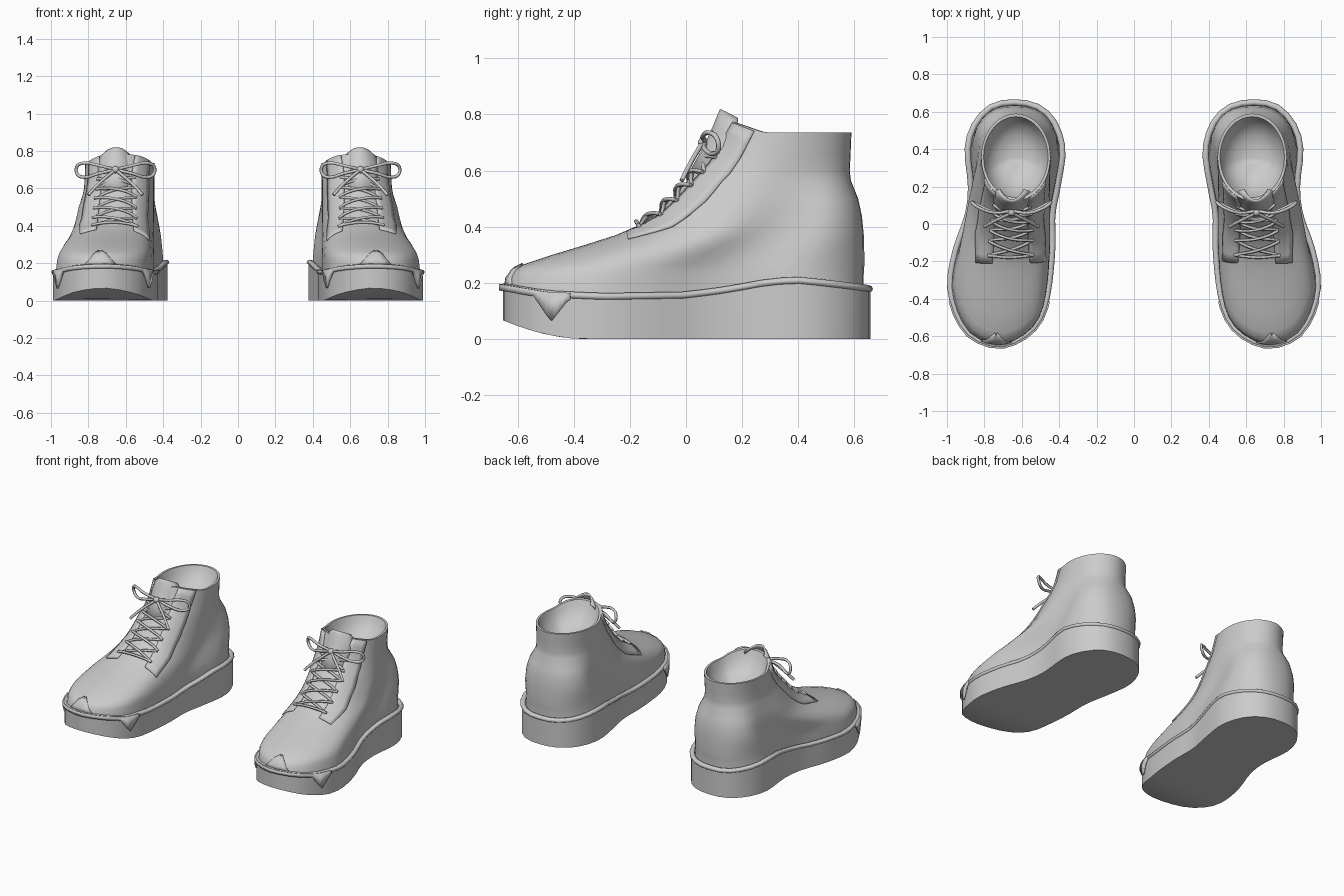
import bpy, bmesh, math
from mathutils import Vector
from mathutils.bvhtree import BVHTree

if "Cube" in bpy.data.objects:
    bpy.data.objects.remove(bpy.data.objects["Cube"])

M = 24            # segments per side of the foot outline
N = 2 * M


def interp(x, table):
    """Piecewise linear lookup in a list of (x, value) rows."""
    if x <= table[0][0]:
        return table[0][1]
    for (a, va), (b, vb) in zip(table, table[1:]):
        if x <= b:
            return va + (vb - va) * (x - a) / (b - a)
    return table[-1][1]


def catmull(pts, per=8):
    n, out = len(pts), []
    for i in range(n):
        p = [Vector(pts[(i + j) % n]) for j in (-1, 0, 1, 2)]
        for k in range(per):
            t = k / per
            out.append(0.5 * (2 * p[1] + (p[2] - p[0]) * t + (2 * p[0] - 5 * p[1] + 4 * p[2] - p[3]) * t * t
                              + (3 * p[1] - p[0] - 3 * p[2] + p[3]) * t ** 3))
    return out


def resample(line, n):
    d = [0]
    for a, b in zip(line, line[1:]):
        d.append(d[-1] + (b - a).length)
    out = []
    for i in range(n):
        t, j = d[-1] * i / n, 0
        while d[j + 1] < t:
            j += 1
        out.append(line[j].lerp(line[j + 1], (t - d[j]) / (d[j + 1] - d[j])))
    return out


def finish(name, verts, faces, thick=0, angle=40):
    me = bpy.data.meshes.new(name)
    me.from_pydata([tuple(v) for v in verts], [], faces)
    bm = bmesh.new()
    bm.from_mesh(me)
    bmesh.ops.recalc_face_normals(bm, faces=bm.faces)
    bm.to_mesh(me)
    bm.free()
    ob = bpy.data.objects.new(name, me)
    bpy.context.collection.objects.link(ob)
    bpy.ops.object.select_all(action='DESELECT')
    ob.select_set(True)
    bpy.context.view_layer.objects.active = ob
    bpy.ops.object.shade_smooth_by_angle(angle=math.radians(angle))
    if thick:
        s = ob.modifiers.new("thickness", 'SOLIDIFY')
        s.thickness, s.offset = thick, 0
    m = ob.modifiers.new("pair", 'MIRROR')       # the other boot
    m.use_mirror_merge = False
    return ob


def loft(rings, closed=True, wrap=False, caps=()):
    """Quads between rings; caps are strips joining left and right points."""
    n = len(rings[0])
    verts = [p for r in rings for p in r]
    faces = []
    for a in range(len(rings) - (0 if wrap else 1)):
        b = (a + 1) % len(rings)
        for i in range(n if closed else n - 1):
            j = (i + 1) % n
            faces.append((a * n + i, a * n + j, b * n + j, b * n + i))
    for c in caps:
        o = (c % len(rings)) * n
        for i in range(n // 2):
            f = [o + i, o + i + 1, o + n - i - 1, o + (n - i) % n]
            faces.append(tuple(dict.fromkeys(f)))
    return verts, faces


def cords(name, paths, radius):
    cu = bpy.data.curves.new(name, 'CURVE')
    cu.dimensions = '3D'
    cu.bevel_depth, cu.bevel_resolution, cu.resolution_u, cu.use_fill_caps = radius, 1, 4, True
    for path in paths:
        for sg in (1, -1):
            sp = cu.splines.new('BEZIER')
            sp.bezier_points.add(len(path) - 1)
            for bp, p in zip(sp.bezier_points, path):
                bp.co = (sg * p[0], p[1], p[2])
                bp.handle_left_type = bp.handle_right_type = 'AUTO'
    bpy.context.collection.objects.link(bpy.data.objects.new(name, cu))


# Plan outline of the right-hand boot: toe, outer side, heel, inner side
plan = [(.70, -.662), (.80, -.648), (.892, -.597), (.965, -.48), (1.0, -.32), (.968, -.13), (.905, .05),
        (.888, .2), (.906, .4), (.866, .54), (.768, .642), (.64, .667), (.51, .642), (.415, .555),
        (.366, .4), (.39, .21), (.42, .05), (.42, -.13), (.445, -.37), (.493, -.52), (.58, -.612)]
dense = catmull(plan)
h = 11 * 8
outline = resample(dense[:h + 1], M) + resample(dense[h:] + dense[:1], M)


def inset(d):
    out = []
    for i, p in enumerate(outline):
        t = (outline[(i + 1) % N] - outline[i - 1]).normalized()
        out.append(p + Vector((-t.y, t.x)) * (d(p.y) if callable(d) else d))
    return out


def welt_z(y):
    return interp(y, [(-.66, .187), (-.5, .16), (-.3, .15), (0, .155), (.15, .175), (.3, .203),
                      (.4, .208), (.5, .198), (.66, .178)])


def lift(y):
    return .065 * (max(0, -.37 - y) / .28) ** 1.8


# Sole
side = inset(.009)
sole = [[(p.x, p.y, lift(p.y)) for p in side], [(p.x, p.y, welt_z(p.y)) for p in side]]
finish("sole", *loft(sole, caps=(0, 1)))

# Rounded welt around the top of the sole
welt = []
for k in range(8):
    a = math.tau * k / 8
    welt.append([(p.x, p.y, welt_z(p.y) + .013 * math.sin(a)) for p in inset(.016 - .016 * math.cos(a))])
finish("welt", *loft(welt, wrap=True), angle=60)

# Upper: rings of (height, front y, back y, front blend and rear blend from foot outline to collar ellipse)
base = inset(lambda y: interp(y, [(-.66, .018), (-.2, .028), (.6, .034)]))
y0, y1 = base[0].y, base[M].y
table = [(.22, -.637, .633, .04, .02), (.245, -.618, .635, .08, .04), (.265, -.58, .636, .13, .06),
         (.30, -.475, .636, .24, .1), (.335, -.36, .635, .38, .14), (.37, -.25, .634, .5, .2),
         (.40, -.18, .631, .6, .26), (.44, -.115, .627, .68, .35), (.50, -.05, .614, .76, .52),
         (.565, .005, .588, .86, .85), (.60, .035, .584, .92, .93), (.66, .08, .587, .98, .98),
         (.735, .125, .59, 1, 1)]
rings = [[Vector((p.x, p.y, welt_z(p.y))) for p in base]]
for z, yf, yb, kf, kr in table:
    ring = []
    for i, p in enumerate(base):
        a = math.tau * i / N
        w = interp((1 - math.cos(a)) / 2, [(.25, 0), (.7, 1)])
        k = kf + (kr - kf) * w
        s = (1 - k) * (p.y - y0) / (y1 - y0) + k * (1 - math.cos(a)) / 2
        y = yf + (yb - yf) * s
        x = (1 - k) * p.x + k * (.632 + .185 * math.sin(a))
        rise = .045 * min(1, max(0, (.28 - y) / .13)) if z > .7 else 0
        ring.append(Vector((x, y, z + rise)))
    rings.append(ring)
surface = BVHTree.FromPolygons(*loft(rings))
mid = Vector((.632, .36, 0))
for f, drop in ((.93, 0), (.87, .03), (.75, .075), (.5, .115), (.2, .13)):
    rings.append([Vector((mid.x + (p.x - mid.x) * f, mid.y + (p.y - mid.y) * f,
                          p.z * f + .735 * (1 - f) - drop)) for p in rings[len(table)]])
finish("upper", *loft(rings, caps=(0, -1)), angle=50)


def on_upper(p, off):
    p = Vector(p)
    co, n, _, _ = surface.find_nearest(p)
    if n.dot(co - Vector((.65, .3, .2))) < 0:
        n = -n
    return co + n * off


# Eyelet flaps either side of the throat
inner = [(.105, -.215, .395), (.10, -.10, .46), (.095, 0, .57), (.095, .08, .68), (.10, .155, .775)]
outer = [(.172, -.195, .315), (.185, -.05, .39), (.19, .06, .50), (.18, .145, .605), (.165, .235, .745)]
for sg, name in ((1, "outer_eyelet_flap"), (-1, "inner_eyelet_flap")):
    rows = []
    for j in range(13):
        t = j / 3
        i = min(3, int(t))
        a = Vector(inner[i]).lerp(Vector(inner[i + 1]), t - i)
        b = Vector(outer[i]).lerp(Vector(outer[i + 1]), t - i)
        rows.append([on_upper((.655 + sg * q.x, q.y, q.z), .003) for q in (a.lerp(b, c / 4) for c in range(5))])
    finish(name, *loft(rows, closed=False), thick=.01)

# Tongue
rows = []
for y, z, w in ((.02, .6, .095), (.065, .68, .1), (.10, .755, .1), (.118, .8, .09), (.126, .818, .065)):
    rows.append([(.652 + w * c / 4, y + .06 * (c / 4) ** 2, z - .035 * (c / 4) ** 2) for c in range(-4, 5)])
finish("tongue", *loft(rows, closed=False), thick=.01)

# Crossed laces
throat = [(.37, -.215), (.42, -.15), (.46, -.09), (.57, .005), (.7, .09)]
levels = [.405, .455, .51, .565, .62, .675]


def lace(za, zb, sg):
    path = []
    for c in range(7):
        z = za + (zb - za) * c / 6
        path.append(on_upper((.657 + sg * .125 * (c / 3 - 1), interp(z, throat), z), .011 + .004 * sg))
    return path


cords("laces", [lace(a, b, s) for a, b in zip(levels, levels[1:]) for s in (1, -1)]
      + [lace(levels[0], levels[0], 1)], .008)

# Bow: two loops, two tails and a knot
bow = []
for s in (1, -1):
    bow.append([(.655 + s * x, y, z) for x, y, z in (
        (0, .07, .70), (.09, .06, .722), (.17, .085, .735), (.207, .11, .715), (.203, .115, .675),
        (.165, .095, .66), (.09, .065, .68), (0, .07, .70))])
    bow.append([(.655 + s * x, y, z) for x, y, z in (
        (0, .06, .70), (.05, .035, .66), (.10, .01, .615), (.145, -.015, .565))])
cords("bow", bow, .009)
knot = bmesh.new()
bmesh.ops.create_icosphere(knot, subdivisions=2, radius=.02)
kv = [Vector((.655, .062, .70)) + v.co for v in knot.verts]
kf = [tuple(v.index for v in f.verts) for f in knot.faces]
knot.free()
finish("knot", kv, kf)

# Toe bumper: band with a downward point on each side
shell = inset(0)
dense_toe = []
for i in range(-M, M):
    for c in range(4):
        p = shell[i].lerp(shell[i + 1], c / 4)
        if p.y < -.40:
            dense_toe.append(p)
low, high = [], []
for p in dense_toe:
    spike = .08 * max(0, 1 - abs(p.y + .48) / .06)
    low.append((p.x, p.y, welt_z(p.y) - .015 - spike))
    high.append((p.x, p.y, welt_z(p.y) + .008))
finish("toe_bumper", *loft([low, high], closed=False), thick=.01)

# Upward point on the toe
rows = []
for t in (0, .33, .66, 1):
    w = .085 * (1 - t) ** 1.2 + .006
    rows.append([on_upper((.737 + w * c, -.655 + .06 * t + .02 * abs(c), .19 + .065 * t), .003) for c in (-1, -.5, 0, .5, 1)])
finish("toe_point", *loft(rows, closed=False), thick=.01)
